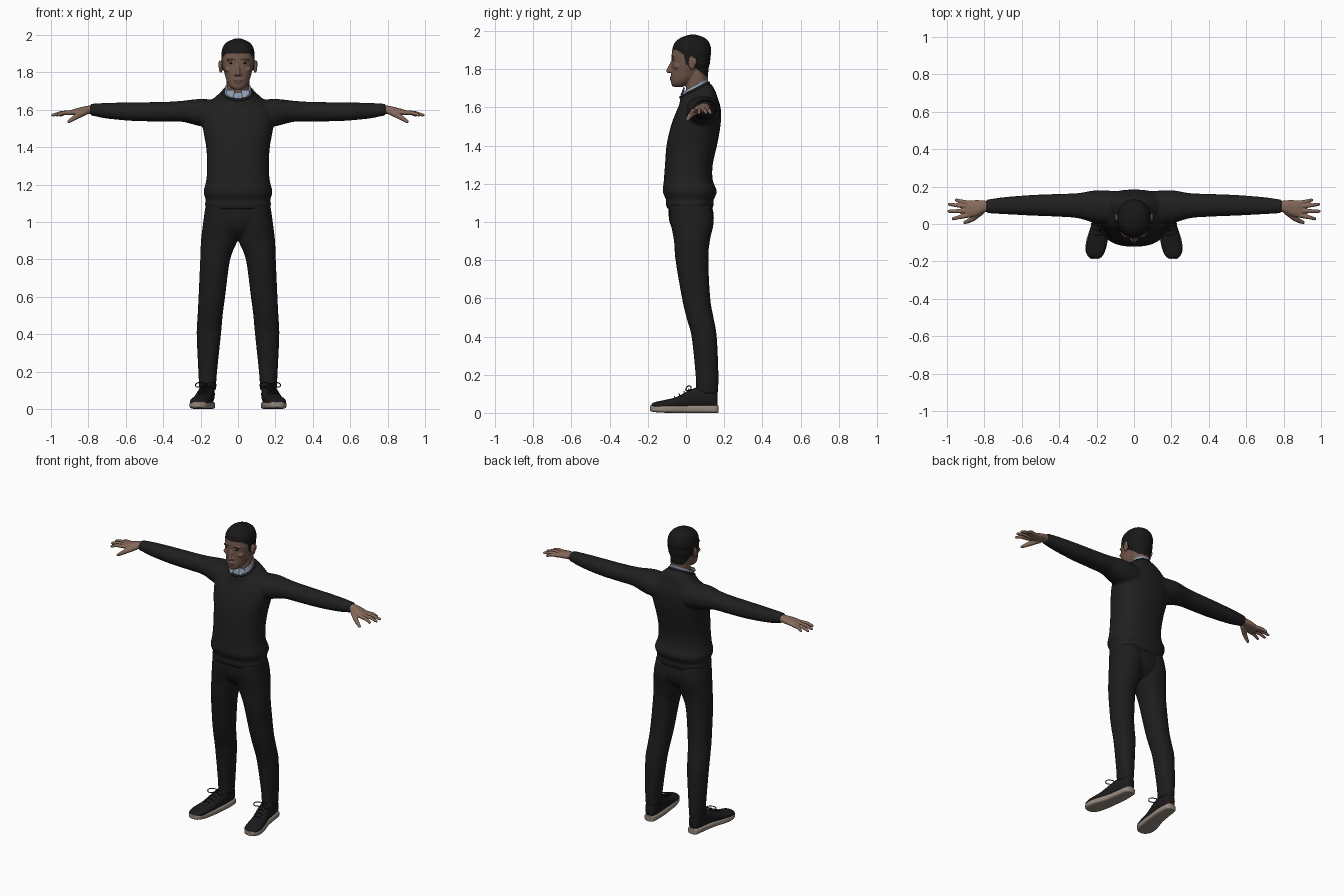
import bpy, bmesh, math
from mathutils import Matrix, Vector

if "Cube" in bpy.data.objects:
    bpy.data.objects.remove(bpy.data.objects["Cube"])


def material(name, r, g, b):
    m = bpy.data.materials.new(name)
    m.use_nodes = True
    m.diffuse_color = (r, g, b, 1)
    bsdf = m.node_tree.nodes["Principled BSDF"]
    bsdf.inputs["Base Color"].default_value = (r, g, b, 1)
    bsdf.inputs["Roughness"].default_value = 0.8
    return m


KNIT = material("charcoal knit", .014, .014, .014)
CLOTH = material("black cloth", .012, .012, .012)
HAIR = material("black hair", .009, .009, .009)
FACE = material("face skin", .17, .098, .072)
HAND = material("hand skin", .24, .145, .105)
LIP = material("lip brown", .14, .068, .055)
SHIRT = material("pale blue shirt", .27, .33, .43)
SHOE = material("black shoe", .011, .011, .012)
SOLE = material("beige sole", .3, .25, .21)


def spline(rows, steps=6):
    """Smooth interpolation through rows of numbers."""
    out = []
    for i in range(len(rows) - 1):
        p, q = rows[i], rows[i + 1]
        o, r = rows[max(i - 1, 0)], rows[min(i + 2, len(rows) - 1)]
        for k in range(steps):
            t = k / steps
            out.append([b + t * (c - a) / 2 + t * t * (a - 2.5 * b + 2 * c - d / 2)
                        + t ** 3 * (1.5 * (b - c) + (d - a) / 2)
                        for a, b, c, d in zip(o, p, q, r)])
    return out + [list(rows[-1])]


def loft(bm, rows, axis="z", side=1, power=2.2, n=32):
    """Closed skin; a row is position, two centre offsets, two radii, optional tilt."""
    rings = []
    for t, a, b, ra, rb, *tilt in spline(rows):
        ring = []
        for i in range(n):
            c, s = math.cos(math.tau * i / n), math.sin(math.tau * i / n)
            u = a + ra * math.copysign(abs(c) ** (2 / power), c)
            v = b + rb * math.copysign(abs(s) ** (2 / power), s)
            w = t + (tilt[0] * (v - b) if tilt else 0)
            x, y, z = {"z": (u, v, w), "x": (t, u, v), "y": (u, t, v)}[axis]
            ring.append(bm.verts.new((side * x, y, z)))
        rings.append(ring)
    for lo, hi in zip(rings, rings[1:]):
        for i in range(n):
            j = (i + 1) % n
            bm.faces.new((lo[i], lo[j], hi[j], hi[i]))
    bm.faces.new(rings[0])
    bm.faces.new(rings[-1])


def ball(bm, centre, radii):
    bmesh.ops.create_uvsphere(bm, u_segments=20, v_segments=12, radius=1,
                              matrix=Matrix.Translation(centre) @ Matrix.Diagonal((*radii, 1)))


def limb(bm, points, radii, side=1):
    """Chain of tapered round segments."""
    pts = [Vector((side * x, y, z)) for x, y, z in points]
    for p, r in zip(pts, radii):
        ball(bm, p, (r, r, r))
    for p, q, r, s in zip(pts, pts[1:], radii, radii[1:]):
        d = q - p
        m = Matrix.Translation((p + q) / 2) @ d.to_track_quat("Z", "Y").to_matrix().to_4x4()
        bmesh.ops.create_cone(bm, cap_ends=True, segments=16, radius1=r, radius2=s,
                              depth=d.length, matrix=m)


def finish(name, bm, mats, voxel=0, relax=3, rule=None):
    """Make the object, fuse overlapping volumes and colour its faces."""
    bmesh.ops.recalc_face_normals(bm, faces=bm.faces)
    mesh = bpy.data.meshes.new(name)
    bm.to_mesh(mesh)
    bm.free()
    obj = bpy.data.objects.new(name, mesh)
    bpy.context.collection.objects.link(obj)
    if voxel:
        mod = obj.modifiers.new("fuse", "REMESH")
        mod.mode, mod.voxel_size = "VOXEL", voxel
        mod = obj.modifiers.new("relax", "SMOOTH")
        mod.factor, mod.iterations = .5, relax
        graph = bpy.context.evaluated_depsgraph_get()
        fused = bpy.data.meshes.new_from_object(obj.evaluated_get(graph))
        obj.modifiers.clear()
        obj.data = fused
    obj.data.materials.clear()
    for m in mats:
        obj.data.materials.append(m)
    for f in obj.data.polygons:
        f.material_index = rule(f.center) if rule else 0
    bpy.ops.object.select_all(action="DESELECT")
    obj.select_set(True)
    bpy.context.view_layer.objects.active = obj
    bpy.ops.object.shade_smooth_by_angle(angle=math.radians(50))
    return obj


def cord(name, points, radius, mat, cyclic=False):
    cu = bpy.data.curves.new(name, "CURVE")
    cu.dimensions, cu.bevel_depth, cu.bevel_resolution, cu.resolution_u = "3D", radius, 2, 4
    sp = cu.splines.new("BEZIER")
    sp.bezier_points.add(len(points) - 1)
    for bp, p in zip(sp.bezier_points, points):
        bp.co, bp.handle_left_type, bp.handle_right_type = p, "AUTO", "AUTO"
    sp.use_cyclic_u = cyclic
    cu.materials.append(mat)
    bpy.context.collection.objects.link(bpy.data.objects.new(name, cu))


# Sweater: torso and both sleeves fused
bm = bmesh.new()
loft(bm, [(1.07, 0, .02, .17, .12, 0), (1.1, 0, .02, .177, .126, 0), (1.115, 0, .02, .171, .124, 0),
          (1.16, 0, .02, .184, .141, 0), (1.22, 0, .012, .17, .128, 0), (1.3, 0, .015, .165, .125, 0),
          (1.4, 0, .03, .17, .132, 0), (1.5, 0, .05, .187, .13, 0), (1.58, 0, .065, .188, .118, .05),
          (1.635, 0, .065, .155, .1, .2), (1.668, 0, .055, .11, .088, .45),
          (1.692, 0, .045, .08, .074, .52)], power=2.4, n=48)
for s in (1, -1):
    loft(bm, [(.08, .085, 1.57, .09, .08), (.2, .092, 1.585, .088, .073), (.3, .098, 1.592, .067, .056),
              (.4, .1, 1.59, .061, .052), (.55, .1, 1.59, .055, .05), (.7, .098, 1.595, .045, .042),
              (.77, .095, 1.6, .038, .033), (.79, .095, 1.6, .037, .032)], "x", s)
finish("sweater", bm, [KNIT], .008, 4)

# Ribbed neckline and shirt collar
cord("neckline_rib", [(.08 * math.cos(a), .045 + .074 * math.sin(a), 1.692 + .038 * math.sin(a))
                      for a in (math.tau * i / 12 for i in range(12))], .007, KNIT, True)
bm = bmesh.new()
loft(bm, [(1.665, 0, .048, .074, .07, .5), (1.7, 0, .048, .072, .068, .5),
          (1.718, 0, .05, .069, .066, .52)], n=40)
finish("shirt_collar", bm, [SHIRT])
for s in (1, -1):
    # Folded collar points
    bm = bmesh.new()
    loft(bm, [(1.665, s * .032, -.026, .008, .004), (1.685, s * .04, -.016, .02, .005),
              (1.705, s * .038, -.01, .022, .005)], n=12)
    finish("collar_point", bm, [SHIRT])

# Trousers: hips and both legs fused
bm = bmesh.new()
loft(bm, [(.915, 0, .03, .05, .06), (.96, 0, .03, .13, .1), (1.02, 0, .028, .17, .118),
          (1.1, 0, .022, .165, .112)])
for s in (1, -1):
    loft(bm, [(.1, .163, .11, .044, .057), (.2, .162, .11, .05, .06), (.4, .156, .095, .065, .066),
              (.5, .149, .073, .067, .071), (.6, .14, .053, .071, .074), (.8, .122, .031, .08, .086),
              (.9, .101, .031, .097, .094), (1, .09, .032, .096, .113), (1.09, .085, .022, .088, .11)], "z", s)
finish("trousers", bm, [CLOTH], .008, 3)

# Shoes with soles and laces
for s, label in ((1, "left"), (-1, "right")):
    bm = bmesh.new()
    loft(bm, [(.165, .163, .07, .02, .04), (.15, .163, .075, .035, .055), (.08, .167, .078, .043, .06),
              (.02, .175, .069, .045, .051), (-.05, .19, .05, .05, .033), (-.12, .203, .042, .053, .024),
              (-.165, .207, .038, .043, .018), (-.182, .208, .035, .02, .01)], "y", s)
    finish(label + "_shoe", bm, [SHOE])
    bm = bmesh.new()
    loft(bm, [(.17, .163, .02, .02, .019), (.155, .163, .02, .037, .02), (.08, .167, .02, .045, .02),
              (0, .178, .02, .049, .02), (-.08, .196, .02, .057, .02), (-.14, .206, .021, .053, .019),
              (-.175, .208, .023, .036, .017), (-.188, .209, .025, .015, .014)], "y", s, 4)
    finish(label + "_sole", bm, [SOLE])
    for k in range(4):
        y, z = .02 - .025 * k, .122 - .0125 * k
        x = .175 + .005 * k
        cord(label + "_lace", [(s * (x - .03), y, z - .014), (s * x, y - .006, z + .002),
                               (s * (x + .03), y, z - .014)], .003, SHOE)
    for d in (1, -1):
        cord(label + "_lace_bow", [(s * .172, .025, .125), (s * .172 + d * .03, .015, .142),
                                   (s * .172 + d * .055, .0, .125), (s * .172 + d * .028, .005, .118)],
             .003, SHOE, True)

# Hands
for s, label in ((1, "left"), (-1, "right")):
    bm = bmesh.new()
    loft(bm, [(.75, .095, 1.6, .027, .023), (.8, .094, 1.6, .031, .022), (.84, .086, 1.594, .042, .02),
              (.88, .08, 1.587, .045, .016), (.9, .08, 1.584, .041, .012)], "x", s)
    for base, tip, end in ((.046, .028, .975), (.07, .068, .997), (.094, .105, .995), (.113, .128, .958)):
        mid = (base + tip) / 2
        limb(bm, [(.885, base, 1.585), ((.89 + end) / 2, mid, 1.584), (end - .008, tip, 1.572)],
             [.0125, .011, .0085], s)
    limb(bm, [(.815, .068, 1.59), (.86, .03, 1.566), (.885, .016, 1.55), (.905, .008, 1.537)],
         [.018, .015, .012, .009], s)
    finish(label + "_hand", bm, [HAND], .004, 2)

# Head: skull, jaw, neck, nose, lips and ears fused
bm = bmesh.new()
loft(bm, [(1.63, 0, .06, .062, .058), (1.7, 0, .055, .06, .056), (1.8, 0, .06, .062, .058)])
loft(bm, [(1.708, 0, -.04, .022, .025), (1.722, 0, -.034, .042, .042), (1.75, 0, -.015, .059, .064),
          (1.79, 0, .0, .071, .077), (1.83, 0, .016, .082, .091), (1.88, 0, .028, .089, .103),
          (1.93, 0, .031, .083, .095), (1.962, 0, .034, .059, .068), (1.981, 0, .036, .016, .02)])
ball(bm, (0, .062, 1.855), (.08, .066, .092))
limb(bm, [(0, -.066, 1.848), (0, -.083, 1.81), (0, -.091, 1.792)], [.009, .011, .0125])
ball(bm, (0, -.076, 1.758), (.027, .01, .006))
ball(bm, (0, -.074, 1.747), (.023, .011, .006))
ball(bm, (0, -.062, 1.722), (.022, .014, .014))
for s in (1, -1):
    ball(bm, (s * .013, -.079, 1.789), (.01, .012, .008))
    ball(bm, (s * .034, -.063, 1.868), (.028, .013, .008))
    ball(bm, (s * .05, -.046, 1.815), (.022, .02, .016))
    ball(bm, (s * .092, .032, 1.83), (.011, .02, .033))
    ball(bm, (s * .098, .04, 1.842), (.007, .018, .022))

HAIRLINE = [(-.2, 1.912), (-.045, 1.9), (-.012, 1.875), (0, 1.825), (.02, 1.82),
            (.06, 1.8), (.1, 1.765), (.2, 1.755)]


def head_colour(c):
    x = abs(c.x)
    for (a, p), (b, q) in zip(HAIRLINE, HAIRLINE[1:]):
        if a <= c.y < b and c.z > p + (q - p) * (c.y - a) / (b - a):
            return 0 if x > .0885 and c.z < 1.868 else 1
    if c.y < -.045 and .014 < x < .052 and abs(c.z - 1.871 + .1 * abs(x - .035)) < .0035:
        return 1
    return 2 if c.y < -.07 and x < .025 and 1.742 < c.z < 1.763 else 0


finish("head", bm, [FACE, HAIR, LIP], .0038, 3, head_colour)

# Eyes
for s, label in ((1, "left"), (-1, "right")):
    bm = bmesh.new()
    ball(bm, (s * .033, -.0635, 1.849), (.013, .008, .0042))
    finish(label + "_eye", bm, [HAIR])
